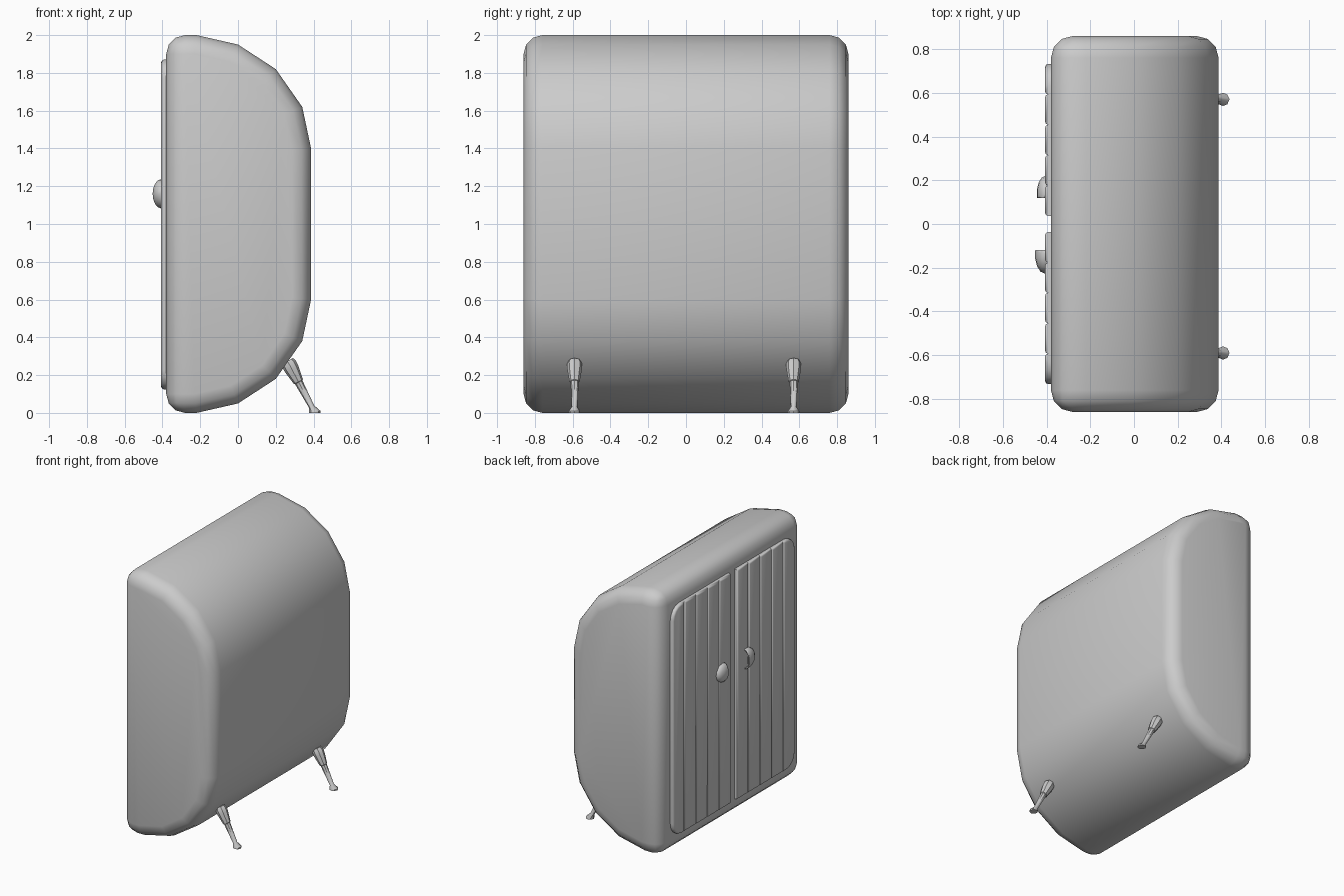
import bpy, bmesh, math
from mathutils import Vector, Matrix

if "Cube" in bpy.data.objects:
    bpy.data.objects.remove(bpy.data.objects["Cube"])


def finish(bm, name, angle=40):
    bmesh.ops.recalc_face_normals(bm, faces=bm.faces)
    me = bpy.data.meshes.new(name)
    bm.to_mesh(me)
    bm.free()
    ob = bpy.data.objects.new(name, me)
    bpy.context.collection.objects.link(ob)
    bpy.ops.object.select_all(action='DESELECT')
    bpy.context.view_layer.objects.active = ob
    ob.select_set(True)
    bpy.ops.object.shade_smooth_by_angle(angle=math.radians(angle))
    return ob


def extrude(bm, points, offset):
    """Face from points, extruded by offset into a closed prism."""
    face = bm.faces.new([bm.verts.new(p) for p in points])
    res = bmesh.ops.extrude_face_region(bm, geom=[face], use_keep_orig=True)
    top = [g for g in res['geom'] if isinstance(g, bmesh.types.BMVert)]
    bmesh.ops.translate(bm, verts=top, vec=offset)
    return [g for g in res['geom'] if isinstance(g, bmesh.types.BMFace)][0]


# Body: bow-fronted profile extruded along y, with rounded ends and back edges
HALF_Y = 0.86
lower = [(-0.38, 0), (-0.22, 0), (0, 0.05), (0.2, 0.18), (0.34, 0.38), (0.387, 0.6)]
profile = lower + [(x, 2 - z) for x, z in reversed(lower)]
bm = bmesh.new()
extrude(bm, [(x, -HALF_Y, z) for x, z in profile], (0, 2 * HALF_Y, 0))
bmesh.ops.recalc_face_normals(bm, faces=bm.faces)
rounded = []
for e in bm.edges:
    a, b = e.verts
    on_end = abs(a.co.y - b.co.y) < 1e-4
    back = a.co.x < -0.37 and b.co.x < -0.37
    if on_end or back:
        rounded.append(e)
bmesh.ops.bevel(bm, geom=rounded, offset=0.1, offset_type='OFFSET', segments=3,
                profile=0.5, affect='EDGES', clamp_overlap=True)
finish(bm, "cabinet_body", 50)

# Doors: five bevelled planks each, outer plank with rounded outer corners
Z0, Z1, Y0, PLANK = 0.125, 1.87, 0.037, 0.139
for side, label in ((1, "left"), (-1, "right")):
    bm = bmesh.new()
    for i in range(5):
        a, b = Y0 + i * PLANK, Y0 + (i + 1) * PLANK
        if i == 4:
            r = 0.1
            arc = [(b - r + r * math.cos(t), Z1 - r + r * math.sin(t))
                   for t in [k * math.pi / 8 for k in range(5)]]
            low = [(y, Z0 + Z1 - z) for y, z in reversed(arc)]
            pts = [(a, Z0)] + low + arc + [(a, Z1)]
        else:
            pts = [(a, Z0), (b, Z0), (b, Z1), (a, Z1)]
        front = extrude(bm, [(-0.37, side * y, z) for y, z in pts], (-0.037, 0, 0))
        bmesh.ops.bevel(bm, geom=list(front.edges), offset=0.014, segments=2,
                        profile=0.5, affect='EDGES')
    finish(bm, label + "_door", 50)

# Handles: half-oval cup pulls opening towards the centre
for side, label in ((1, "left"), (-1, "right")):
    bm = bmesh.new()
    bmesh.ops.create_uvsphere(bm, u_segments=14, v_segments=8, radius=1)
    for co, no in (((0, -0.25, 0), (0, -1, 0)), ((0.1, 0, 0), (1, 0, 0))):
        bmesh.ops.bisect_plane(bm, geom=bm.verts[:] + bm.edges[:] + bm.faces[:],
                               plane_co=co, plane_no=no, clear_outer=True)
    for v in bm.verts:
        v.co = (-0.405 + 0.04 * v.co.x, side * (0.14 + 0.08 * v.co.y), 1.16 + 0.07 * v.co.z)
    ob = finish(bm, label + "_handle")
    shell = ob.modifiers.new("shell", 'SOLIDIFY')
    shell.thickness = 0.008
    shell.offset = -1

# Legs: splayed, tapered, with a ferrule step and a flat flared foot
top, foot = Vector((0.262, 0, 0.275)), Vector((0.407, 0, 0.0))
axis = foot - top
rot = axis.to_track_quat('Z', 'Y').to_matrix()
rings = [(0, 0.033), (0.06, 0.04), (0.16, 0.039), (0.4, 0.027), (0.41, 0.022), (0.88, 0.015)]
for y, label in ((-0.59, "front_leg"), (0.57, "rear_leg")):
    bm = bmesh.new()
    loops = []
    angles = [2 * math.pi * k / 8 for k in range(8)]
    for t, r in rings:
        c = top + axis * t + Vector((0, y, 0))
        loops.append([bm.verts.new(c + rot @ Vector((r * math.cos(a), r * math.sin(a), 0)))
                      for a in angles])
    # foot rings lie level with the floor
    for z, r in ((0.01, 0.03), (0.0, 0.03)):
        c = Vector((foot.x, y, z))
        loops.append([bm.verts.new(c + Vector(((rot @ Vector((math.cos(a), math.sin(a), 0))).xy
                                               .normalized() * r).to_3d()))
                      for a in angles])
    for p, q in zip(loops, loops[1:]):
        for k in range(8):
            n = (k + 1) % 8
            bm.faces.new((p[k], p[n], q[n], q[k]))
    bm.faces.new(loops[0])
    bm.faces.new(loops[-1])
    finish(bm, label)
